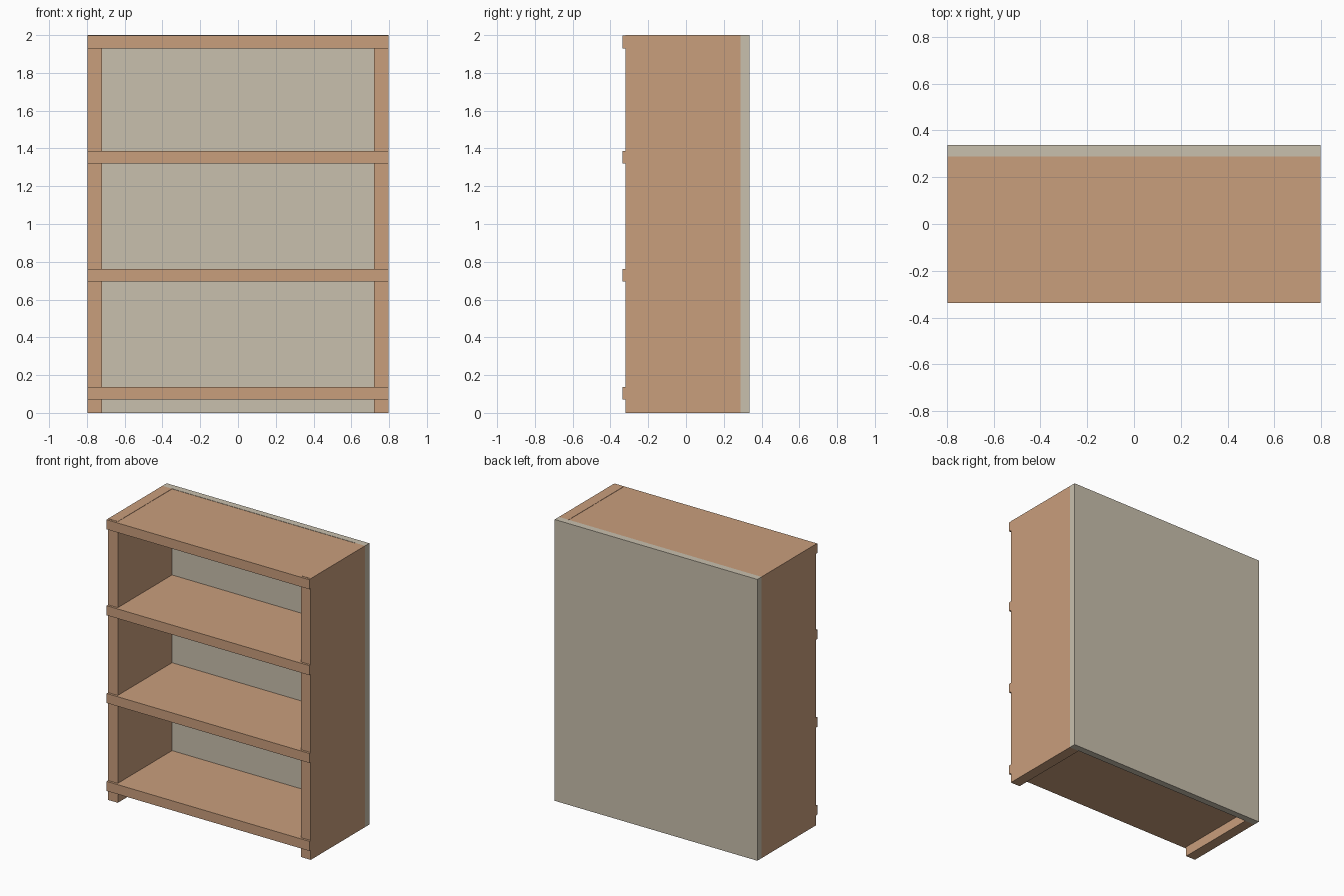
import bpy, bmesh

if "Cube" in bpy.data.objects:
    bpy.data.objects.remove(bpy.data.objects["Cube"])


def material(name, rgb):
    m = bpy.data.materials.new(name)
    m.diffuse_color = (*rgb, 1.0)
    m.use_nodes = True
    m.node_tree.nodes["Principled BSDF"].inputs["Base Color"].default_value = m.diffuse_color
    return m


wood = material("light_wood", (0.584, 0.342, 0.202))
panel = material("beige_panel", (0.584, 0.527, 0.423))

W, D = 0.797, 0.337            # half width and half depth
INNER = 0.721                  # inner face of the sides
SIDE_FRONT, BACK_FRONT = -0.321, 0.289


def prism(name, outline, z0, z1, mat):
    """Extrude a plan outline (x, y) from z0 up to z1."""
    bm = bmesh.new()
    face = bm.faces.new([bm.verts.new((x, y, z0)) for x, y in outline])
    top = bmesh.ops.extrude_face_region(bm, geom=[face])["geom"]
    bmesh.ops.translate(bm, vec=(0, 0, z1 - z0),
                        verts=[v for v in top if isinstance(v, bmesh.types.BMVert)])
    bmesh.ops.recalc_face_normals(bm, faces=bm.faces[:])
    me = bpy.data.meshes.new(name)
    bm.to_mesh(me)
    bm.free()
    me.materials.append(mat)
    ob = bpy.data.objects.new(name, me)
    bpy.context.collection.objects.link(ob)
    return ob


def rect(x0, x1, y0, y1):
    return [(x0, y0), (x1, y0), (x1, y1), (x0, y1)]


# Back panel
prism("back_panel", rect(-W, W, BACK_FRONT, D), 0, 2, panel)

# Side panels
prism("left_side", rect(-W, -INNER, SIDE_FRONT, BACK_FRONT), 0, 2, wood)
prism("right_side", rect(INNER, W, SIDE_FRONT, BACK_FRONT), 0, 2, wood)

# Shelves: boards between the sides with a front lip overlapping the side edges
shelf_plan = [(-W, -D), (W, -D), (W, SIDE_FRONT), (INNER, SIDE_FRONT),
              (INNER, BACK_FRONT), (-INNER, BACK_FRONT),
              (-INNER, SIDE_FRONT), (-W, SIDE_FRONT)]
shelves = {"bottom_shelf": 0.070, "lower_shelf": 0.695,
           "upper_shelf": 1.319, "top_shelf": 1.930}
for name, z in shelves.items():
    prism(name, shelf_plan, z, z + 0.068, wood)
